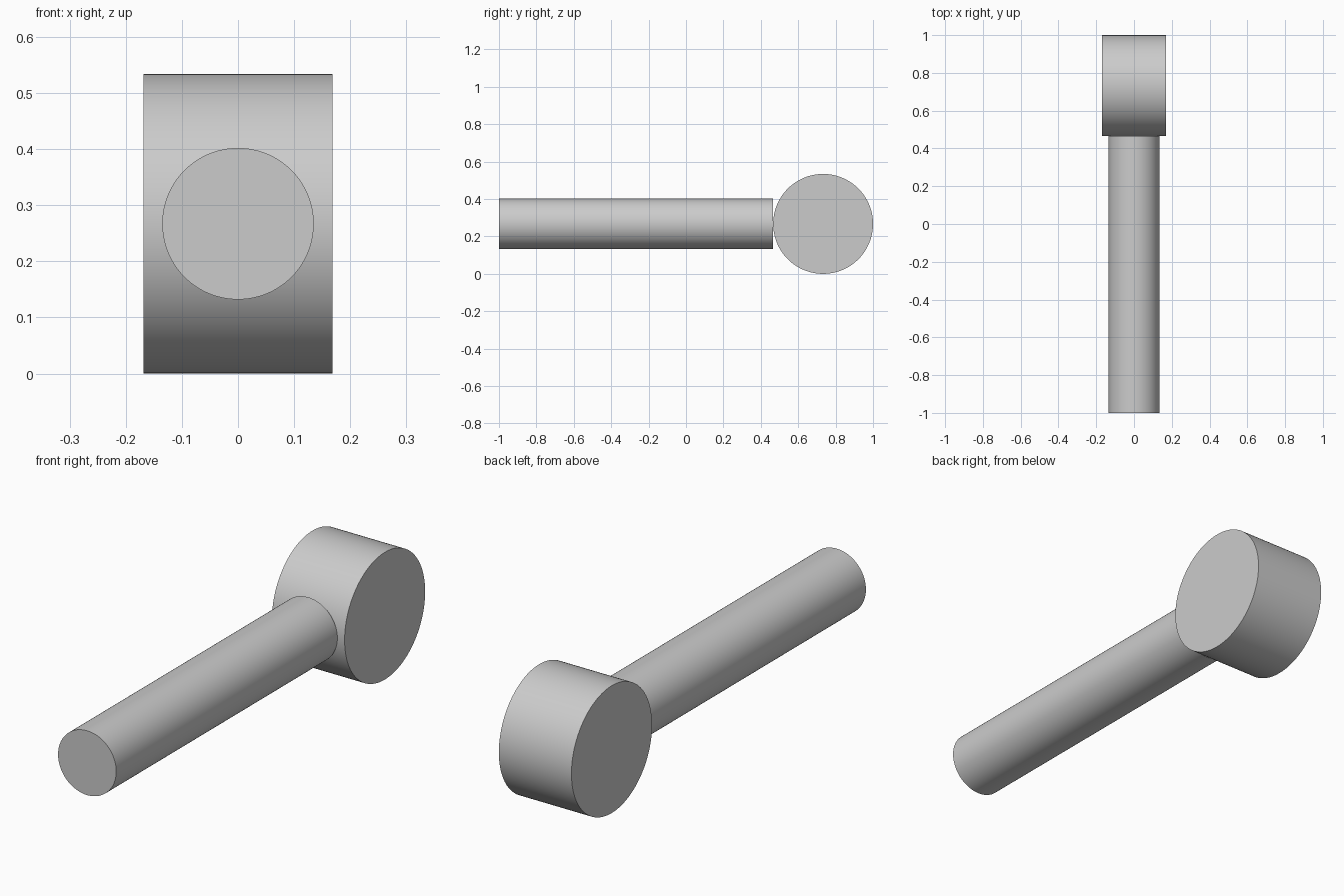
import bpy
from math import pi, radians

if "Cube" in bpy.data.objects:
    bpy.data.objects.remove(bpy.data.objects["Cube"], do_unlink=True)

# Single plain grey
grey = bpy.data.materials.new("light_grey")
grey.use_nodes = True
colour = (0.6, 0.6, 0.6, 1)
grey.diffuse_color = colour
grey.node_tree.nodes["Principled BSDF"].inputs["Base Color"].default_value = colour

HEAD_R = 0.267
HEAD_WIDTH = 0.337
HANDLE_R = 0.135
HANDLE_LEN = 2 - 2 * HEAD_R


def cylinder(name, radius, length, location, rotation):
    bpy.ops.mesh.primitive_cylinder_add(vertices=128, radius=radius, depth=length,
                                        location=location, rotation=rotation)
    obj = bpy.context.object
    obj.name = name
    obj.data.materials.append(grey)
    bpy.ops.object.shade_smooth_by_angle(angle=radians(30))
    return obj


# Head lies across x, handle runs forward and butts against it
cylinder("mallet_head", HEAD_R, HEAD_WIDTH, (0, 1 - HEAD_R, HEAD_R), (0, pi / 2, 0))
cylinder("handle", HANDLE_R, HANDLE_LEN, (0, -1 + HANDLE_LEN / 2, HEAD_R), (pi / 2, 0, 0))
